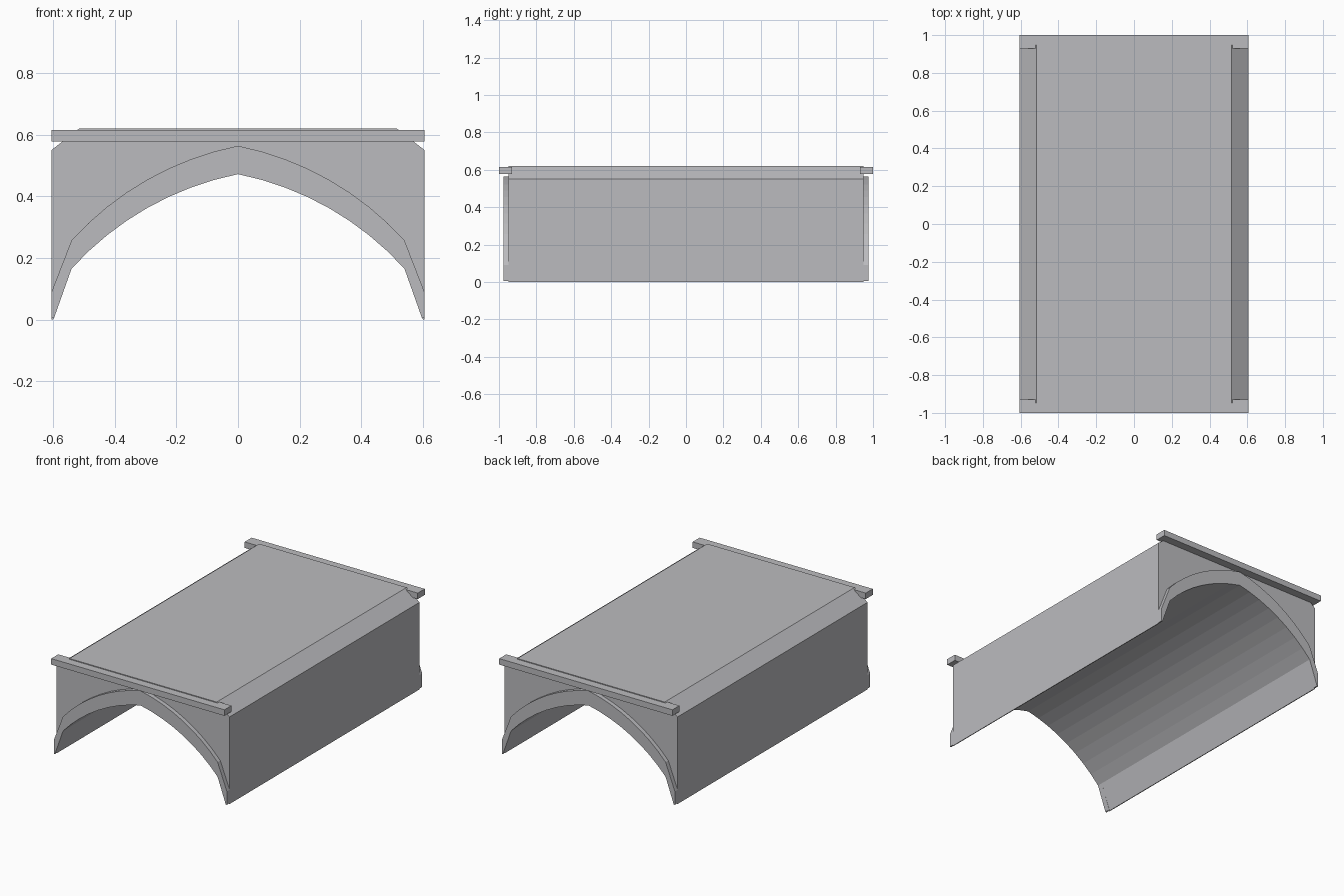
import bpy, bmesh, math

cube = bpy.data.objects.get("Cube")
if cube:
    bpy.data.objects.remove(cube, do_unlink=True)

stone = bpy.data.materials.new("grey stone")
stone.use_nodes = True
colour = (0.5, 0.5, 0.52, 1)
stone.diffuse_color = colour
stone.node_tree.nodes["Principled BSDF"].inputs["Base Color"].default_value = colour

HALF = 0.605     # half width of the bridge
FOOT = 0.005     # height of the arch ring's feet
RING = 0.092     # height of the arch ring


def arch(rise=0, steps=8):
    """Right half of the pointed arch, from the springing up to the apex."""
    cx, cz, r = -0.194, -0.499, 0.99
    a0 = math.atan2(0.165 - cz, 0.54 - cx)
    a1 = math.acos(-cx / r)
    pts = []
    for i in range(steps + 1):
        a = a0 + (a1 - a0) * i / steps
        pts.append((cx + r * math.cos(a), cz + r * math.sin(a) + rise))
    pts[-1] = (0, pts[-1][1])
    return pts


def both_sides(half):
    """Mirror a half outline that ends on the centre line."""
    return half + [(-x, z) for x, z in reversed(half) if x > 0]


def extrude_outline(name, outline, y0, y1):
    """Make a solid by sweeping an x-z outline along y."""
    bm = bmesh.new()
    face = bm.faces.new([bm.verts.new((x, y0, z)) for x, z in outline])
    swept = bmesh.ops.extrude_face_region(bm, geom=[face])
    moved = [v for v in swept["geom"] if isinstance(v, bmesh.types.BMVert)]
    bmesh.ops.translate(bm, verts=moved, vec=(0, y1 - y0, 0))
    bmesh.ops.recalc_face_normals(bm, faces=bm.faces)
    mesh = bpy.data.meshes.new(name)
    bm.to_mesh(mesh)
    bm.free()
    mesh.materials.append(stone)
    obj = bpy.data.objects.new(name, mesh)
    bpy.context.collection.objects.link(obj)
    return obj


# Bridge body: vault below, chamfered deck above
vault = both_sides([(0.6, 0)] + arch())
deck = [(-HALF, 0), (-HALF, 0.55), (-0.515, 0.62), (0.515, 0.62), (HALF, 0.55), (HALF, 0)]
extrude_outline("bridge_body", vault + deck, -0.948, 0.948)

# Arch ring and coping beam at each end
inner = both_sides([(0.597, FOOT)] + arch())
outer = both_sides([(HALF, FOOT), (HALF, 0.09)] + arch(RING))
beam = [(-HALF, 0.577), (HALF, 0.577), (HALF, 0.615), (-HALF, 0.615)]
for end, s in (("front", -1), ("back", 1)):
    extrude_outline(end + "_arch_ring", inner + outer[::-1], s * 0.94, s * 0.975)
    extrude_outline(end + "_coping_beam", beam, s * 0.93, s * 1.0)
